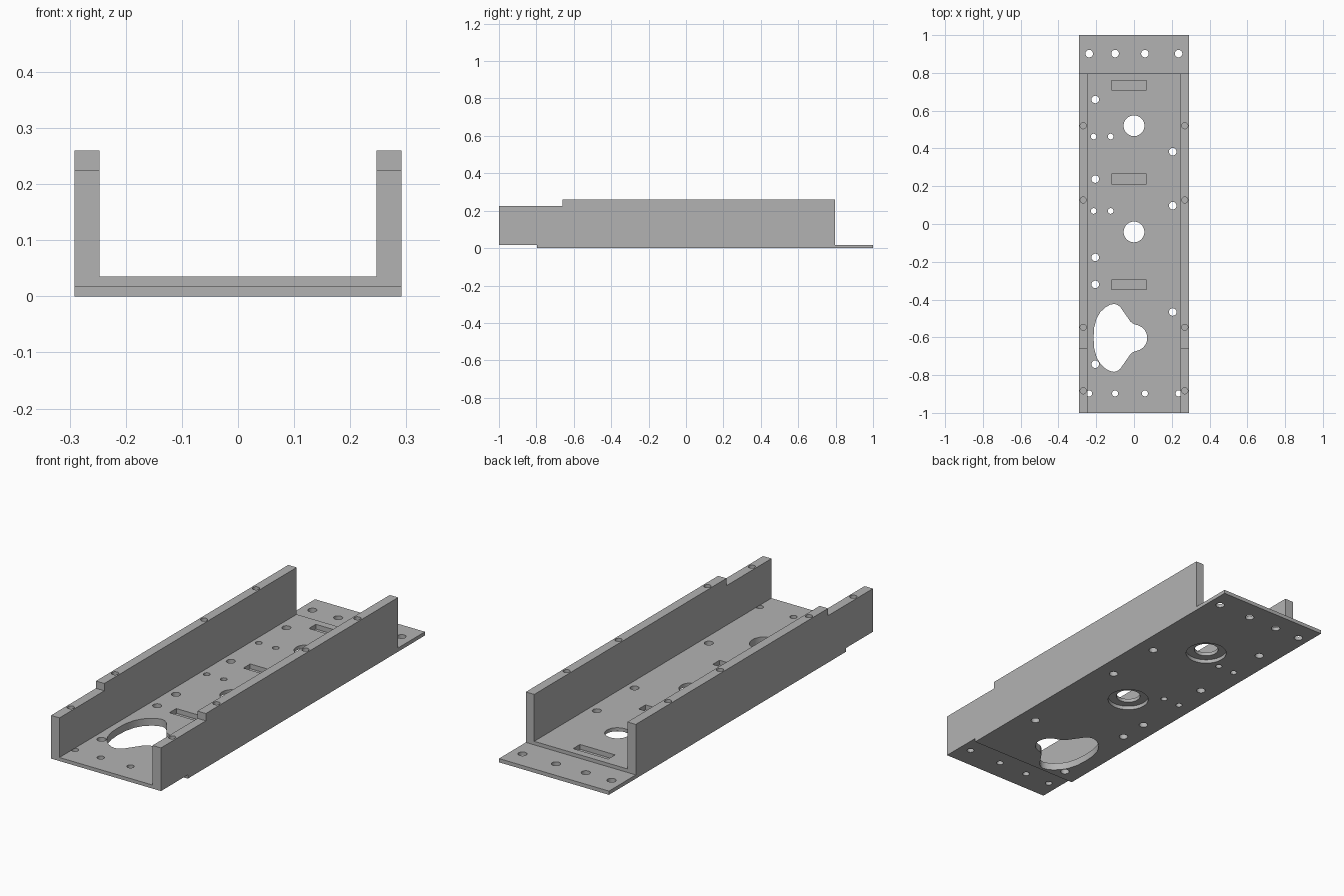
import bpy, bmesh, math
from mathutils import Vector

cube = bpy.data.objects.get("Cube")
if cube:
    bpy.data.objects.remove(cube, do_unlink=True)

HALF_W, INNER_W = 0.2915, 0.247
FLOOR, STEP, TOP = 0.035, 0.018, 0.26
END = 0.797

grey = bpy.data.materials.new("light grey")
grey.use_nodes = True
colour = (0.45, 0.45, 0.45, 1)
grey.diffuse_color = colour
grey.node_tree.nodes["Principled BSDF"].inputs["Base Color"].default_value = colour


def prism(bm, points, direction):
    """Extrude a closed outline along a direction."""
    face = bm.faces.new([bm.verts.new(p) for p in points])
    ext = bmesh.ops.extrude_face_region(bm, geom=[face])
    verts = [g for g in ext["geom"] if isinstance(g, bmesh.types.BMVert)]
    bmesh.ops.translate(bm, verts=verts, vec=Vector(direction))


def cylinder(bm, x, y, r, z0, z1, n=32):
    ring = [(x + r * math.cos(math.tau * i / n), y + r * math.sin(math.tau * i / n), z0)
            for i in range(n)]
    prism(bm, ring, (0, 0, z1 - z0))


def box(bm, x0, x1, y0, y1, z0, z1):
    prism(bm, [(x0, y0, z0), (x1, y0, z0), (x1, y1, z0), (x0, y1, z0)], (0, 0, z1 - z0))


def finish(bm, name):
    bmesh.ops.recalc_face_normals(bm, faces=bm.faces)
    mesh = bpy.data.meshes.new(name)
    bm.to_mesh(mesh)
    bm.free()
    obj = bpy.data.objects.new(name, mesh)
    bpy.context.collection.objects.link(obj)
    return obj


def cut(body, cutter):
    cutter.hide_render = True
    mod = body.modifiers.new(cutter.name, "BOOLEAN")
    mod.operation, mod.solver, mod.object = "DIFFERENCE", "EXACT", cutter
    mod.use_self = True
    bpy.ops.object.modifier_apply(modifier=mod.name)
    bpy.data.objects.remove(cutter, do_unlink=True)


# Channel body: stepped side outline extruded across the width
side = [(-1, STEP), (-END, STEP), (-END, 0), (1, 0), (1, STEP), (END, STEP),
        (END, TOP), (-0.66, TOP), (-0.66, 0.225), (-1, 0.225)]
bm = bmesh.new()
prism(bm, [(-HALF_W, y, z) for y, z in side], (2 * HALF_W, 0, 0))
body = finish(bm, "channel_body")
body.data.materials.append(grey)
bpy.context.view_layer.objects.active = body
body.select_set(True)

# Open trough between the two walls
bm = bmesh.new()
box(bm, -INNER_W, INNER_W, -1.1, 1.1, FLOOR, 0.4)
cut(body, finish(bm, "trough_cutter"))

# Counterbores under the two large floor holes
bm = bmesh.new()
for y in (0.52, -0.042):
    cylinder(bm, 0, y, 0.093, -0.1, STEP, 48)
cut(body, finish(bm, "counterbore_cutter"))

# Shaped floor opening: wide lobe on one side, round nose on the other
upper = [(-0.214, 0), (-0.211, 0.055), (-0.198, 0.103), (-0.178, 0.137), (-0.15, 0.163),
         (-0.125, 0.176), (-0.106, 0.18), (-0.09, 0.176), (-0.073, 0.164),
         (-0.02, 0.088), (-0.008, 0.077)]
upper += [(0.07 * math.sin(a), 0.07 * math.cos(a))
          for a in (math.pi / 2 * i / 10 for i in range(1, 11))]
outline = upper + [(x, -y) for x, y in reversed(upper[1:-1])]
bm = bmesh.new()
prism(bm, [(x, y - 0.603, -0.1) for x, y in outline], (0, 0, 0.2))
cut(body, finish(bm, "opening_cutter"))

# Round floor holes, recessed slots and blind holes in the wall tops
bm = bmesh.new()
for y in (0.52, -0.042):
    cylinder(bm, 0, y, 0.055, -0.1, 0.1, 48)
for x in (-0.237, -0.1, 0.058, 0.236):
    cylinder(bm, x, 0.902, 0.02, -0.1, 0.1)
    cylinder(bm, x, -0.897, 0.016, -0.1, FLOOR + 0.0005)
for y in (0.659, 0.238, -0.177, -0.32, -0.742):
    cylinder(bm, -0.205, y, 0.02, -0.1, 0.1)
for y in (0.383, 0.097, -0.466):
    cylinder(bm, 0.205, y, 0.02, -0.1, 0.1)
for y in (0.463, 0.069):
    for x in (-0.214, -0.124):
        cylinder(bm, x, y, 0.015, -0.1, 0.1)
for y in (0.735, 0.238, -0.322):
    box(bm, -0.12, 0.066, y - 0.026, y + 0.026, 0.012, 0.1)
for side_sign in (-1, 1):
    for y in (0.52, 0.127, -0.547, -0.883):
        cylinder(bm, side_sign * 0.269, y, 0.016, 0.15, 0.4)
cut(body, finish(bm, "hole_cutter"))

bpy.ops.object.shade_smooth_by_angle(angle=math.radians(30))
